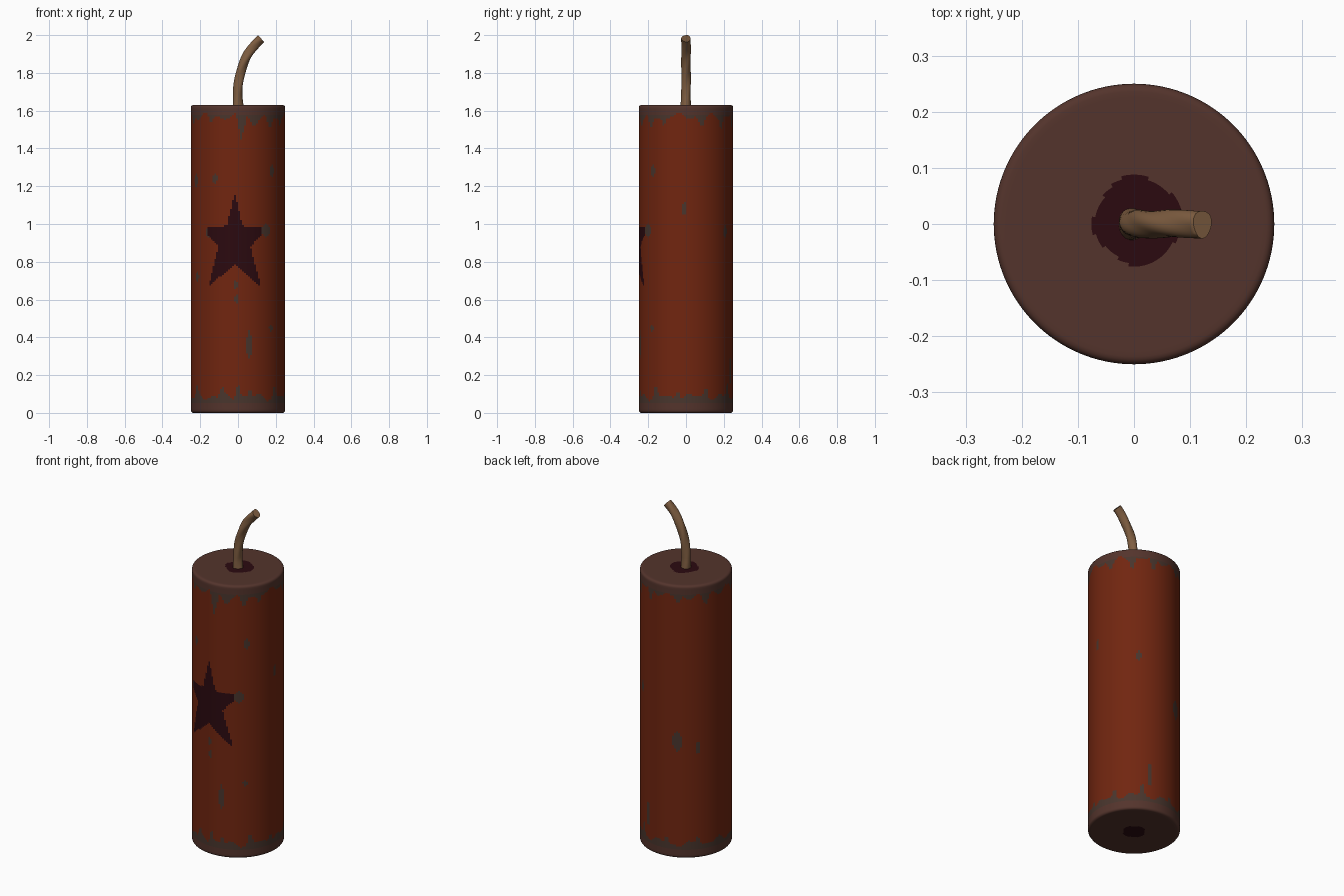
import bpy, bmesh
from math import sin, cos, pi, radians, atan2, hypot
from mathutils import Vector

cube = bpy.data.objects.get("Cube")
if cube:
    bpy.data.objects.remove(cube, do_unlink=True)

R, H = 0.25, 1.63
SEG = 144


def material(name, rgb):
    m = bpy.data.materials.new(name)
    m.use_nodes = True
    col = (*rgb, 1)
    m.diffuse_color = col
    m.node_tree.nodes["Principled BSDF"].inputs["Base Color"].default_value = col
    return m


red = material("red paper", (0.165, 0.019, 0.005))
brown = material("brown end", (0.088, 0.034, 0.025))
grey = material("worn grey", (0.066, 0.036, 0.026))
dark = material("dark maroon", (0.024, 0.003, 0.005))
tan = material("tan cord", (0.21, 0.11, 0.052))
RED, BROWN, GREY, DARK = range(4)


def finish(name, bm, mats, angle):
    bmesh.ops.recalc_face_normals(bm, faces=bm.faces)
    mesh = bpy.data.meshes.new(name)
    bm.to_mesh(mesh)
    bm.free()
    ob = bpy.data.objects.new(name, mesh)
    bpy.context.collection.objects.link(ob)
    for m in mats:
        mesh.materials.append(m)
    bpy.ops.object.select_all(action="DESELECT")
    ob.select_set(True)
    bpy.context.view_layer.objects.active = ob
    bpy.ops.object.shade_smooth_by_angle(angle=radians(angle))
    return ob


def skin(bm, rings):
    """Join successive rings of vertices with quads."""
    for a, b in zip(rings, rings[1:]):
        n = len(a)
        for i in range(n):
            bm.faces.new((a[i], a[(i + 1) % n], b[(i + 1) % n], b[i]))


# Star outline, mirrored from one half
STAR_X = -0.018
half = [(0, 1.165), (0.042, 0.99), (0.145, 0.985), (0.145, 0.94), (0.125, 0.925),
        (0.085, 0.88), (0.138, 0.67), (0.06, 0.735), (0, 0.785)]
star = half + [(-x, z) for x, z in half[-2:0:-1]]


def in_star(x, z):
    inside = False
    for (x1, z1), (x2, z2) in zip(star, star[1:] + star[:1]):
        if (z1 > z) != (z2 > z) and x < x1 + (z - z1) * (x2 - x1) / (z2 - z1):
            inside = not inside
    return inside


# Worn chips: angle in degrees, height, half width, half height
chips = [(-119, 1.24, 0.016, 0.03), (-152, 1.23, 0.02, 0.035), (-76, 0.36, 0.017, 0.075),
         (-92, 0.6, 0.012, 0.025), (-93, 0.68, 0.012, 0.025), (-54, 0.965, 0.03, 0.035),
         (-128, 0.955, 0.02, 0.03), (-149, 0.72, 0.015, 0.03), (-44, 1.28, 0.015, 0.035),
         (-2, 1.08, 0.014, 0.035), (-46, 0.45, 0.014, 0.02), (114, 0.7, 0.03, 0.06),
         (56, 0.96, 0.016, 0.03), (70, 0.22, 0.015, 0.08), (140, 0.66, 0.012, 0.04)]
# Drips of the end paint: angle, length, half width
top_drips = [(-86, 0.13, 0.03), (-70, 0.05, 0.03), (-48, 0.09, 0.03), (-28, 0.05, 0.02),
             (20, 0.05, 0.03), (48, 0.06, 0.02), (75, 0.09, 0.025), (115, 0.06, 0.03),
             (150, 0.07, 0.03), (-160, 0.05, 0.03), (-125, 0.04, 0.02)]
low_drips = [(-90, 0.1, 0.02), (-75, 0.05, 0.015), (-110, 0.05, 0.02), (-40, 0.06, 0.02),
             (-10, 0.06, 0.02), (25, 0.06, 0.02), (60, 0.09, 0.02), (100, 0.05, 0.02),
             (140, 0.06, 0.02), (-150, 0.06, 0.02)]


def arc(a, deg):
    return R * ((a - radians(deg) + pi) % (2 * pi) - pi)


def drip(a, drips):
    wave = 0.012 * sin(9 * a) + 0.008 * sin(17 * a + 1)
    return wave + max(max(0, 1 - abs(arc(a, d) / w)) * length for d, length, w in drips)


def paint(c):
    a, r = atan2(c.y, c.x), hypot(c.x, c.y)
    # Flat ends with a dark middle
    if c.z > H - 0.01 or c.z < 0.01:
        px, py, size = (0.007, 0.006, 0.078) if c.z > 1 else (0, 0, 0.062)
        rim = size + 0.004 * sin(4 * a + 1)
        return DARK if hypot(c.x - px, c.y - py) < rim and r < 0.2 else BROWN
    # Star on the front
    if c.y < 0 and in_star(c.x - STAR_X, c.z):
        return DARK
    # Ragged end bands, greyer along the torn edge
    for depth, edge in ((H - c.z, 0.06 + drip(a, top_drips)), (c.z, 0.085 + drip(a, low_drips))):
        if depth < edge:
            return BROWN if depth < 0.05 else GREY
    for d, z, w, h in chips:
        if abs(arc(a, d) / w) ** 1.5 + abs((c.z - z) / h) ** 1.5 < 1:
            return GREY
    return RED


# Paper tube: a turned profile with softened rims
bevel = 0.014
ends = [0.004 + 0.006 * i for i in range(38)]
round_over = [(R - bevel + bevel * sin(t * pi / 8), bevel - bevel * cos(t * pi / 8)) for t in range(5)]
rows = 170
profile = [(r, 0) for r in ends]
profile += round_over
profile += [(R, bevel + (H - 2 * bevel) * i / rows) for i in range(1, rows)]
profile += [(r, H - z) for r, z in reversed(round_over)]
profile += [(r, H) for r in reversed(ends)]

bm = bmesh.new()
rings = [[bm.verts.new((r * cos(2 * pi * i / SEG), r * sin(2 * pi * i / SEG), z))
          for i in range(SEG)] for r, z in profile]
skin(bm, rings)
bm.faces.new(rings[0])
bm.faces.new(rings[-1])
for f in bm.faces:
    f.material_index = paint(f.calc_center_median())
finish("paper_tube", bm, [red, brown, grey, dark], 50)

# Fuse: a twisted cord swept along a bent path
p = [Vector(v) for v in ((0, 0, H - 0.01), (-0.01, 0, 1.79), (0.03, 0, 1.9), (0.122, 0, 1.982))]
bm = bmesh.new()
rings = []
steps, sides = 40, 24
for s in range(steps + 1):
    t = s / steps
    u = 1 - t
    pos = p[0] * u**3 + p[1] * 3 * u * u * t + p[2] * 3 * u * t * t + p[3] * t**3
    tan_dir = ((p[1] - p[0]) * u * u + (p[2] - p[1]) * 2 * u * t + (p[3] - p[2]) * t * t).normalized()
    across = Vector((0, 1, 0))
    side = across.cross(tan_dir)
    ring = []
    for i in range(sides):
        a = 2 * pi * i / sides
        r = 0.0245 + 0.0015 * cos(3 * a - 14 * t) + 0.004 * max(0, 1 - 8 * t)
        ring.append(bm.verts.new(pos + side * r * cos(a) + across * r * sin(a)))
    rings.append(ring)
skin(bm, rings)
# Rounded cut tip with a shallow hollow
tip = bmesh.ops.inset_region(bm, faces=[bm.faces.new(rings[-1])], thickness=0.006, depth=0.003)
bm.faces.new(rings[0])
finish("fuse", bm, [tan], 50)
